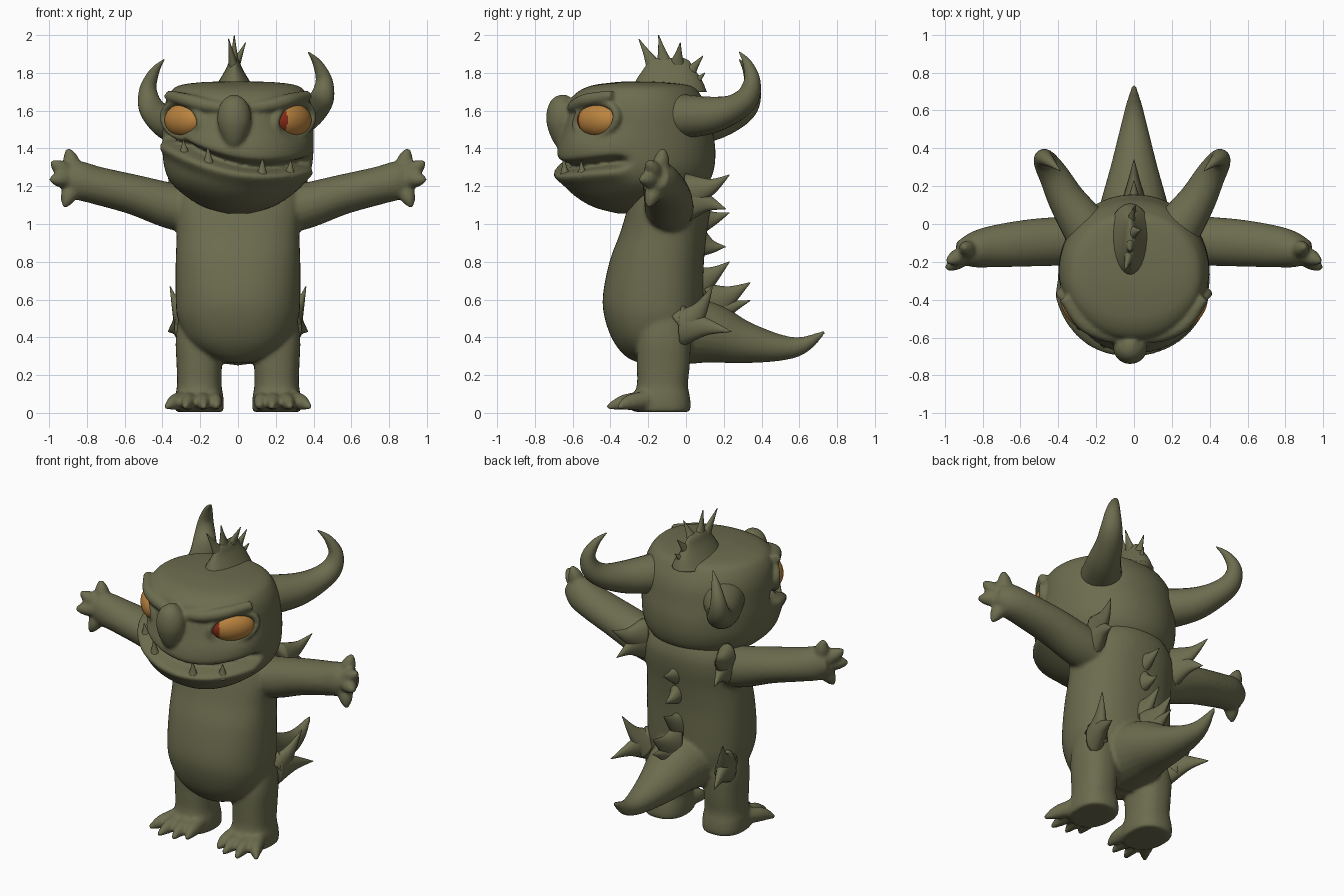
import bpy, bmesh
from math import sin, cos, pi, exp, sqrt, copysign
from mathutils import Vector, Matrix

if "Cube" in bpy.data.objects:
    bpy.data.objects.remove(bpy.data.objects["Cube"])


def material(name, rgb):
    m = bpy.data.materials.new(name)
    m.diffuse_color = (*rgb, 1)
    m.use_nodes = True
    m.node_tree.nodes["Principled BSDF"].inputs["Base Color"].default_value = m.diffuse_color
    return m


GREEN = material("olive_green", (0.15, 0.15, 0.078))
AMBER = material("amber", (0.50, 0.23, 0.05))
RED = material("dark_red", (0.24, 0.025, 0.008))


def smooth(rows, n=6):
    """Catmull-Rom resampling of a list of equal-length tuples."""
    out, last = [], len(rows) - 1
    for i in range(last):
        p = [rows[min(max(j, 0), last)] for j in (i - 1, i, i + 1, i + 2)]
        for k in range(n):
            t = k / n
            out.append(tuple(b + 0.5 * t * (c - a + t * (2*a - 5*b + 4*c - d + t * (3*(b - c) + d - a)))
                             for a, b, c, d in zip(*p)))
    return out + [rows[-1]]


def tube(rows, ref=(0, 0, 1), seg=24, n=6):
    """Rings along a path of (x, y, z, radius_u, radius_v)."""
    rows, ref, rings = smooth(rows, n), Vector(ref), []
    pos = [Vector(r[:3]) for r in rows]
    for i, r in enumerate(rows):
        t = (pos[min(i + 1, len(pos) - 1)] - pos[max(i - 1, 0)]).normalized()
        u = ref.cross(t).normalized()
        v = t.cross(u)
        a, b = max(r[3], 0.001), max(r[4], 0.001)
        rings.append([pos[i] + u * a * cos(2*pi*k/seg) + v * b * sin(2*pi*k/seg) for k in range(seg)])
    return rings


def stack(rows, yc, power=1.0, seg=48, n=6):
    """Horizontal rings from (z, half_width, y_front, y_back)."""
    rings = []
    for z, rx, yf, yb in smooth(rows, n):
        ring = []
        for k in range(seg):
            c, s = cos(2*pi*k/seg), sin(2*pi*k/seg)
            c, s = copysign(abs(c)**power, c), copysign(abs(s)**power, s)
            ring.append(Vector((rx * c, yc + s * ((yb - yc) if s > 0 else (yc - yf)), z)))
        rings.append(ring)
    return rings


def mirror(rings):
    return [[Vector((-p.x, p.y, p.z)) for p in r] for r in rings]


def spike(base, tip, width, thick, bend=(0, 0, 0)):
    """Curved flattened thorn."""
    mid = (Vector(base) + Vector(tip)) / 2 + Vector(bend)
    return tube([(*base, width, thick), (*mid, width * 0.42, thick * 0.5), (*tip, 0.002, 0.002)],
                (1, 0, 0), 14)


def make(name, parts, voxel=0, deform=None):
    """One object from several ring lofts, optionally fused into one skin."""
    bm = bmesh.new()
    for rings in parts:
        vs = [[bm.verts.new(p) for p in r] for r in rings]
        for a, b in zip(vs, vs[1:]):
            for k in range(len(a)):
                bm.faces.new((a[k - 1], a[k], b[k], b[k - 1]))
        bm.faces.new(vs[0])
        bm.faces.new(vs[-1])
    if deform:
        for v in bm.verts:
            v.co = deform(v.co)
    bmesh.ops.recalc_face_normals(bm, faces=bm.faces)
    me = bpy.data.meshes.new(name)
    bm.to_mesh(me)
    bm.free()
    ob = bpy.data.objects.new(name, me)
    bpy.context.collection.objects.link(ob)
    if voxel:
        r = ob.modifiers.new("fuse", 'REMESH')
        r.mode, r.voxel_size = 'VOXEL', voxel
        s = ob.modifiers.new("soften", 'SMOOTH')
        s.factor, s.iterations = 0.5, 4
        bpy.context.view_layer.objects.active = ob
        for m in ("fuse", "soften"):
            bpy.ops.object.modifier_apply(modifier=m)
    ob.data.materials.clear()
    ob.data.materials.append(GREEN)
    for p in ob.data.polygons:
        p.use_smooth = True
        p.material_index = 0
    return ob


# Torso, tail, arms with fingers, legs with toes
torso = stack([(0.265, 0.05, -0.25, -0.05), (0.30, 0.17, -0.32, 0.02), (0.38, 0.27, -0.385, 0.06),
               (0.50, 0.32, -0.43, 0.085), (0.62, 0.33, -0.44, 0.09), (0.80, 0.33, -0.405, 0.095),
               (0.95, 0.325, -0.35, 0.11), (1.08, 0.33, -0.31, 0.13), (1.17, 0.31, -0.28, 0.13),
               (1.25, 0.24, -0.24, 0.10), (1.32, 0.12, -0.20, 0.05)], -0.15, 0.88)
tail = tube([(0, -0.1, 0.45, 0.22, 0.2), (0, 0.1, 0.43, 0.18, 0.17), (0, 0.3, 0.375, 0.125, 0.115),
             (0, 0.5, 0.345, 0.075, 0.07), (0, 0.62, 0.36, 0.045, 0.045), (0, 0.735, 0.43, 0.01, 0.01)])
limbs = [tube([(0.20, -0.09, 1.07, 0.13, 0.13), (0.35, -0.09, 1.095, 0.13, 0.122),
               (0.55, -0.10, 1.155, 0.125, 0.106), (0.75, -0.12, 1.205, 0.11, 0.1),
               (0.86, -0.14, 1.235, 0.09, 0.1), (0.93, -0.15, 1.25, 0.055, 0.06)])]
for tip in ((0.90, -0.12, 1.40), (0.99, -0.20, 1.33), (0.995, -0.24, 1.235), (0.92, -0.20, 1.09)):
    root = Vector((0.86, -0.145, 1.24))
    mid = root.lerp(Vector(tip), 0.65)
    limbs.append(tube([(*root, 0.05, 0.05), (*mid, 0.042, 0.042), (*tip, 0.012, 0.012)], (0, 1, 0.3), 12))
leg = stack([(0.0, 0.125, -0.27, 0.02), (0.04, 0.13, -0.30, 0.025), (0.09, 0.127, -0.28, 0.02),
             (0.15, 0.118, -0.26, 0.01), (0.25, 0.12, -0.26, 0.02), (0.38, 0.125, -0.26, 0.025),
             (0.50, 0.11, -0.24, 0.02)], -0.12, 0.85, 32)
limbs.append([[p + Vector((0.205, 0, 0)) for p in r] for r in leg])
for x0, x1, y1 in ((0.13, 0.11, -0.37), (0.19, 0.18, -0.41), (0.25, 0.28, -0.42), (0.29, 0.385, -0.36)):
    limbs.append(tube([(x0, -0.2, 0.07, 0.045, 0.05), ((x0 + x1) / 2, (y1 - 0.24) / 2, 0.055, 0.038, 0.042),
                       (x1, y1, 0.028, 0.011, 0.011)], seg=12))
make("body", [torso, tail] + limbs + [mirror(r) for r in limbs], 0.012,
     lambda p: Vector((p.x, p.y, max(p.z, 0.005))))

# Head, sculpted by a mouth groove, a lower lip and two eye sockets
EYE, NORMAL = Vector((0.28, -0.46, 1.55)), Vector((0.74, -0.67, 0)).normalized()
TANGENT = Vector((-NORMAL.y, NORMAL.x, 0))


def mouth(x):
    return 1.315 - 0.176 * x + 0.543 * x * x


def sculpt(p):
    out = Vector((p.x, p.y + 0.27, 0))
    if out.length < 0.05:
        return p
    out.normalize()
    front = min(max((-0.29 - p.y) / 0.09, 0), 1)
    d = p.z - mouth(p.x)
    push = front * (0.03 * exp(-((d + 0.055) / 0.04)**2) - 0.10 * exp(-(d / 0.024)**2))
    e = Vector((abs(p.x), p.y, p.z)) - EYE
    push -= 0.06 * exp(-(e.dot(TANGENT) / 0.12)**2 - (e.z / 0.085)**2) if p.y < -0.2 else 0
    return p + out * push


skull = stack([(1.055, 0.06, -0.36, -0.20), (1.09, 0.18, -0.49, -0.05), (1.15, 0.28, -0.59, 0.05),
               (1.22, 0.355, -0.655, 0.12), (1.30, 0.39, -0.68, 0.15), (1.40, 0.40, -0.68, 0.155),
               (1.50, 0.40, -0.65, 0.14), (1.60, 0.395, -0.62, 0.12), (1.68, 0.37, -0.595, 0.08),
               (1.73, 0.32, -0.51, 0.03), (1.75, 0.2, -0.38, -0.1), (1.755, 0.03, -0.3, -0.24)],
              -0.27, 0.95, 96, 8)
skull = [[sculpt(p) for p in r] for r in skull]
nose = tube([(-0.02, -0.62, 1.40, 0.03, 0.04), (-0.02, -0.645, 1.46, 0.065, 0.065),
             (-0.02, -0.655, 1.55, 0.09, 0.085), (-0.02, -0.645, 1.63, 0.075, 0.075),
             (-0.02, -0.62, 1.675, 0.02, 0.02)], (0, 1, 0))
brow = tube([(0.04, -0.60, 1.615, 0.03, 0.03), (0.15, -0.585, 1.625, 0.036, 0.036),
             (0.27, -0.525, 1.655, 0.036, 0.036), (0.37, -0.39, 1.68, 0.028, 0.028)])
lid = []
for k in range(26):
    a = 2 * pi * k / 25
    q = EYE + NORMAL * 0.018 + TANGENT * 0.145 * cos(a) + Vector((0, 0, 0.09 * sin(a) + 0.018 * cos(a)))
    lid.append((*q, 0.022, 0.026))
lid = tube(lid, NORMAL, 12, 2)
make("head", [skull, nose, brow, mirror(brow), lid, mirror(lid)], 0.0105)

# Eyes, with slit pupils picked by position
turn = Matrix((TANGENT, -NORMAL, (0, 0, 1))).transposed().to_4x4()
for side, label, pupil_x in ((1, "right", 0.235), (-1, "left", -0.285)):
    bm = bmesh.new()
    bmesh.ops.create_uvsphere(bm, u_segments=80, v_segments=48, radius=1)
    bm.transform(Matrix.Translation(EYE) @ turn @ Matrix.Diagonal((0.138, 0.078, 0.09, 1)))
    bm.transform(Matrix.Diagonal((side, 1, 1, 1)))
    bmesh.ops.recalc_face_normals(bm, faces=bm.faces)
    for f in bm.faces:
        c = f.calc_center_median()
        f.smooth = True
        slit = 0.028 * (1 - ((c.z - EYE.z) / 0.085)**2)
        f.material_index = int(abs(c.x - pupil_x) < slit and f.normal.y < -0.2)
    me = bpy.data.meshes.new(label + "_eye")
    bm.to_mesh(me)
    bm.free()
    me.materials.append(AMBER)
    me.materials.append(RED)
    bpy.context.collection.objects.link(bpy.data.objects.new(label + "_eye", me))

# Teeth rising from the lower lip
teeth = []
for x, h in ((-0.29, 0.035), (-0.16, 0.055), (0.13, 0.05), (0.28, 0.03)):
    y, z = -0.25 - 0.42 * sqrt(1 - (x / 0.41)**2), mouth(x)
    teeth.append(spike((x * 0.97, y + 0.01, z - 0.06), (x, y, z + h), 0.035, 0.035))
make("teeth", teeth)

# Horns, the left one sitting slightly lower
horn = tube([(0.22, -0.04, 1.57, 0.12, 0.13), (0.33, 0.12, 1.575, 0.10, 0.10), (0.40, 0.25, 1.61, 0.075, 0.08),
             (0.445, 0.325, 1.67, 0.062, 0.065), (0.455, 0.35, 1.76, 0.043, 0.045),
             (0.42, 0.325, 1.85, 0.024, 0.025), (0.372, 0.283, 1.91, 0.003, 0.003)], (0.86, -0.5, 0))
make("right_horn", [horn])
make("left_horn", [[[p + Vector((-0.02, 0, -0.04)) for p in r] for r in mirror(horn)]])

# Crest on top of the head
crest = [tube([(-0.02, -0.09, 1.70, 0.12, 0.20), (-0.02, -0.09, 1.76, 0.08, 0.175), (-0.02, -0.09, 1.82, 0.045, 0.135),
               (-0.02, -0.09, 1.865, 0.025, 0.105), (-0.02, -0.09, 1.88, 0.008, 0.07)], (0, 1, 0))]
for y, z, tip in ((-0.16, 1.82, (-0.05, -0.25, 1.98)), (-0.11, 1.83, (-0.02, -0.145, 2.0)),
                  (-0.05, 1.83, (0.04, -0.03, 1.96)), (0.0, 1.78, (0.0, 0.09, 1.89)),
                  (0.02, 1.72, (0.01, 0.10, 1.80))):
    crest.append(spike((-0.02, y, z), tip, 0.05, 0.03))
make("crest", crest)

# Spikes down the back and above the tail
make("back_spikes", [spike((0, 0.06, b), (0, y, z), w, 0.055, (0, 0, -0.01)) for b, y, z, w in
                     ((1.02, 0.23, 1.06, 0.09), (0.90, 0.21, 0.88, 0.09), (0.69, 0.23, 0.80, 0.10))]
     + [spike((0, 0.13, 0.58), (0, 0.34, 0.69), 0.12, 0.06, (0, 0, -0.01)),
        spike((0, 0.15, 0.53), (0, 0.34, 0.595), 0.08, 0.055)])

# Paired two-pointed fins behind the shoulders and hips
for label, base_a, tip_a, base_b, tip_b in (
        ("shoulder", (0.30, 0.02, 1.17), (0.37, 0.23, 1.26), (0.30, 0.02, 1.12), (0.35, 0.21, 1.08)),
        ("hip", (0.28, -0.01, 0.46), (0.36, 0.14, 0.67), (0.28, -0.02, 0.46), (0.37, 0.24, 0.43))):
    fin = [spike(base_a, tip_a, 0.10, 0.06, (0, 0.01, -0.015)), spike(base_b, tip_b, 0.11, 0.06, (0, 0, 0.01))]
    make("right_%s_fin" % label, fin)
    make("left_%s_fin" % label, [mirror(r) for r in fin])
